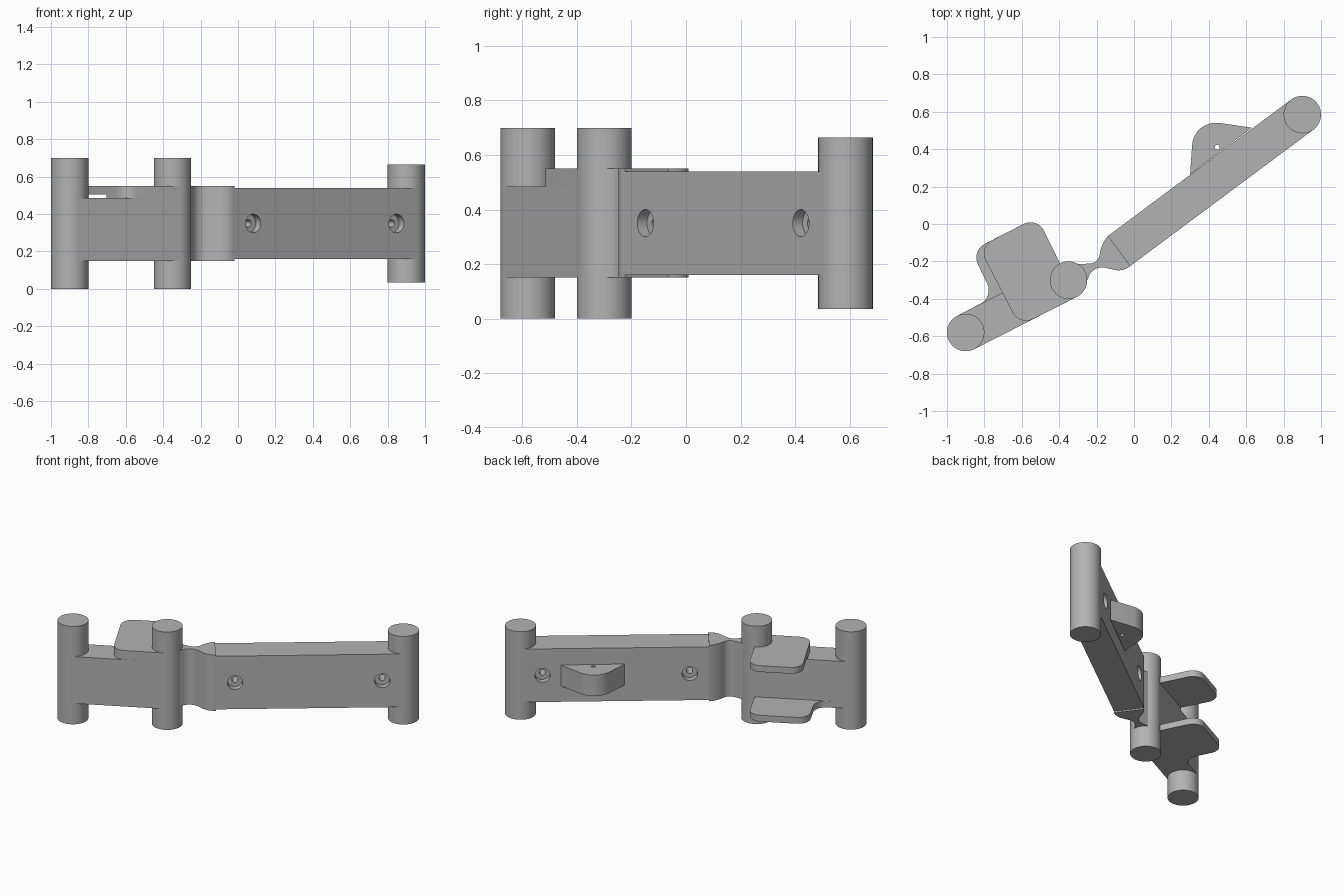
import bpy, bmesh
from math import radians
from mathutils import Vector

if "Cube" in bpy.data.objects:
    bpy.data.objects.remove(bpy.data.objects["Cube"], do_unlink=True)

GREY = (0.45, 0.45, 0.45, 1)
grey = bpy.data.materials.new("plain grey")
grey.use_nodes = True
grey.diffuse_color = GREY
grey.node_tree.nodes["Principled BSDF"].inputs["Base Color"].default_value = GREY


def finish(name, bm):
    """Turn a bmesh into a grey, softly shaded object."""
    bmesh.ops.recalc_face_normals(bm, faces=bm.faces)
    mesh = bpy.data.meshes.new(name)
    bm.to_mesh(mesh)
    bm.free()
    mesh.materials.append(grey)
    obj = bpy.data.objects.new(name, mesh)
    bpy.context.collection.objects.link(obj)
    return obj


def activate(obj):
    bpy.ops.object.select_all(action='DESELECT')
    obj.select_set(True)
    bpy.context.view_layer.objects.active = obj


def rounded(corners, steps=8):
    """Outline from (x, y) corners; a third value is the rounding length."""
    out = []
    for i, c in enumerate(corners):
        p = Vector(c[:2])
        if len(c) == 2:
            out.append(p)
            continue
        a = p + (Vector(corners[i - 1][:2]) - p).normalized() * c[2]
        b = p + (Vector(corners[(i + 1) % len(corners)][:2]) - p).normalized() * c[2]
        for k in range(steps + 1):
            t = k / steps
            w = (1 - t) ** 2, 1.414 * t * (1 - t), t * t
            out.append((a * w[0] + p * w[1] + b * w[2]) / sum(w))
    return out


def prism(name, corners, z0, z1):
    """Upright extrusion of a rounded outline."""
    bm = bmesh.new()
    base = bm.faces.new([bm.verts.new((p.x, p.y, z0)) for p in rounded(corners)])
    top = bmesh.ops.extrude_face_region(bm, geom=[base])["geom"]
    bmesh.ops.translate(bm, vec=(0, 0, z1 - z0),
                        verts=[v for v in top if isinstance(v, bmesh.types.BMVert)])
    return finish(name, bm)


def cylinder(name, centre, radius, depth, axis=(0, 0, 1), sides=64):
    bm = bmesh.new()
    bmesh.ops.create_cone(bm, cap_ends=True, segments=sides,
                          radius1=radius, radius2=radius, depth=depth)
    turn = Vector((0, 0, 1)).rotation_difference(Vector(axis)).to_matrix()
    bmesh.ops.rotate(bm, cent=(0, 0, 0), matrix=turn, verts=bm.verts)
    bmesh.ops.translate(bm, vec=centre, verts=bm.verts)
    return finish(name, bm)


def cut(obj, cutter):
    mod = obj.modifiers.new("cut", 'BOOLEAN')
    mod.operation, mod.solver, mod.object = 'DIFFERENCE', 'EXACT', cutter
    activate(obj)
    bpy.ops.object.modifier_apply(modifier=mod.name)
    bpy.data.objects.remove(cutter, do_unlink=True)


MID = 0.35
END, HINGE, TIP = Vector((-0.9, -0.58)), Vector((-0.35, -0.3)), Vector((0.9, 0.585))
R = 0.1
parts = []

# Three upright pins
for name, c, h in (("end_pin", END, 0.7), ("hinge_pin", HINGE, 0.7), ("tip_pin", TIP, 0.63)):
    parts.append(cylinder(name, (c.x, c.y, MID), R, h))

# Short link between the end pin and the hinge pin
along = (HINGE - END).normalized()
side = Vector((-along.y, along.x)) * R
back_a, back_b = END + side, HINGE + side
front_a, front_b = END - side, HINGE - side
parts.append(prism("short_link", [back_a, front_a, front_b, back_b], 0.15, 0.485))

# Raised part of the link and the two tabs behind it
step = (-0.703, -0.368)
tab_top = (-0.518, 0.037, 0.08)
parts.append(prism("raised_link",
                   [step, (-0.612, -0.545, 0.08), front_b, back_b], 0.485, 0.55))
parts.append(prism("upper_tab",
                   [step, back_b, tab_top, (-0.83, -0.123, 0.08)], 0.505, 0.55))
parts.append(prism("lower_tab",
                   [back_a, back_b, tab_top, (-0.87, -0.143, 0.08), (-0.75, -0.39, 0.08)],
                   0.15, 0.195))

# Long arm
d = Vector((0.802, 0.597)).normalized()
n = Vector((-d.y, d.x))
start = TIP - d * 1.22
arm = prism("long_arm", [start + n * R, start - n * R, TIP - n * R, TIP + n * R], 0.16, 0.54)

# Stepped screw holes, sunk from both faces
for u in (0.125, 1.08):
    c = start + d * u
    axis = (n.x, n.y, 0)
    cut(arm, cylinder("bore_cutter", (c.x, c.y, MID), 0.02, 0.4, axis, 32))
    for s in (-1, 1):
        p = c + n * s * (R + 0.055)
        cut(arm, cylinder("sink_cutter", (p.x, p.y, MID), 0.05, 0.2, axis, 32))
parts.append(arm)

# Flexible neck joining the hinge pin to the arm
parts.append(prism("flexible_neck", [
    (-0.32, -0.215), (-0.19, -0.21, 0.045), (-0.175, -0.11, 0.04), start + n * R,
    start - n * R, (-0.06, -0.255, 0.04), (-0.215, -0.22, 0.06), (-0.25, -0.3),
    (-0.32, -0.3)], 0.15, 0.55))

# Wedge on the back of the arm with a small upright hole
wedge = prism("back_wedge", [
    (0.3, 0.265), (0.32, 0.56, 0.14), (0.63, 0.515)], 0.275, 0.425)
cut(wedge, cylinder("pinhole_cutter", (0.445, 0.41, MID), 0.013, 0.4, sides=24))
parts.append(wedge)

for obj in parts:
    activate(obj)
    bpy.ops.object.shade_smooth_by_angle(angle=radians(30))
